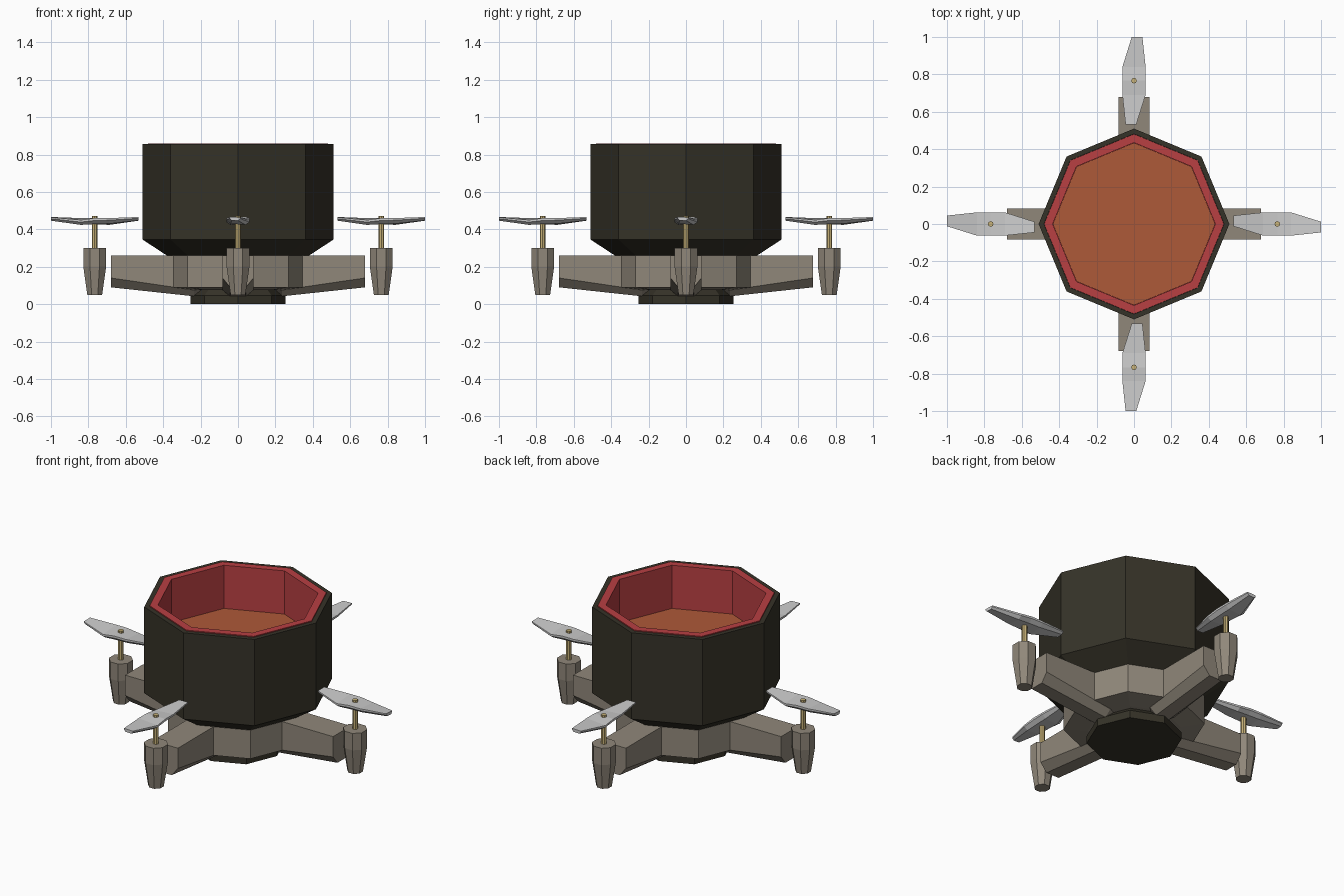
import bpy, bmesh
from math import pi, cos, sin
from mathutils import Matrix

if "Cube" in bpy.data.objects:
    bpy.data.objects.remove(bpy.data.objects["Cube"])


def material(name, rgb):
    m = bpy.data.materials.new(name)
    m.diffuse_color = (*rgb, 1)
    m.use_nodes = True
    m.node_tree.nodes["Principled BSDF"].inputs["Base Color"].default_value = m.diffuse_color
    return m


DARK = material("dark_shell", (0.036, 0.032, 0.021))
RED = material("red_lining", (0.48, 0.05, 0.055))
ORANGE = material("orange_filling", (0.42, 0.10, 0.04))
TAN = material("stone_frame", (0.28, 0.245, 0.195))
BRASS = material("brass", (0.58, 0.45, 0.19))


def loft(name, rings, mat=None, matrix=None):
    """Skin equal-length rings of points and cap both ends."""
    bm = bmesh.new()
    rows = [[bm.verts.new(p) for p in ring] for ring in rings]
    n = len(rows[0])
    for a, b in zip(rows, rows[1:]):
        for i in range(n):
            j = (i + 1) % n
            bm.faces.new((a[i], a[j], b[j], b[i]))
    bm.faces.new(rows[0][::-1])
    bm.faces.new(rows[-1])
    bmesh.ops.recalc_face_normals(bm, faces=bm.faces)
    mesh = bpy.data.meshes.new(name)
    bm.to_mesh(mesh)
    bm.free()
    ob = bpy.data.objects.new(name, mesh)
    bpy.context.collection.objects.link(ob)
    if mat:
        mesh.materials.append(mat)
    if matrix:
        ob.matrix_world = matrix
    return ob


def turned(name, profile, mat, sides=8, x=0, turn=0, matrix=None):
    """Low-poly turned part from (radius, height) pairs."""
    angles = [turn + 2 * pi * i / sides for i in range(sides)]
    rings = [[(x + r * cos(a), r * sin(a), z) for a in angles] for r, z in profile]
    return loft(name, rings, mat, matrix)


# Octagonal pot: outer shell, lining and filling
turned("pot_shell", [(0.37, 0.25), (0.38, 0.26), (0.51, 0.345), (0.51, 0.855),
                     (0.482, 0.855), (0.482, 0.58)], DARK)
turned("pot_lining", [(0.481, 0.58), (0.481, 0.86), (0.435, 0.86), (0.435, 0.59)], RED)
turned("filling", [(0.434, 0.585), (0.434, 0.605)], ORANGE)

# Frame hub and foot
turned("frame_hub", [(0.25, 0.075), (0.38, 0.09), (0.38, 0.259)], TAN)
turned("foot", [(0.255, 0), (0.255, 0.045), (0.21, 0.09)], DARK)


def arm_section(x, side_z, low_z):
    w, b = 0.083, 0.042
    return [(x, -w, 0.26), (x, w, 0.26), (x, w, side_z),
            (x, b, low_z), (x, -b, low_z), (x, -w, side_z)]


def blade_section(x, y0, y1, z0, z1, thick):
    # flat-topped section with bevelled underside
    inset = (y1 - y0) * 0.18
    dz = (z1 - z0) * 0.18
    return [(x, y0, z0), (x, y1, z1), (x, y1, z1 - thick * 0.4),
            (x, y1 - inset, z1 - dz - thick), (x, y0 + inset, z0 + dz - thick),
            (x, y0, z0 - thick * 0.4)]


# Four identical rotor arms
for k, side in enumerate(("right", "back", "left", "front")):
    rot = Matrix.Rotation(k * pi / 2, 4, 'Z')
    loft(side + "_arm", [arm_section(0.17, 0.10, 0.085), arm_section(0.235, 0.075, 0.042),
                         arm_section(0.68, 0.14, 0.09)], TAN, rot)
    turned(side + "_motor", [(0.043, 0.05), (0.066, 0.2), (0.066, 0.3)],
           TAN, x=0.766, turn=pi / 8, matrix=rot)
    turned(side + "_shaft", [(0.015, 0.29), (0.015, 0.471)], BRASS, x=0.766, matrix=rot)
    loft(side + "_propeller", [
        blade_section(0.532, -0.012, 0.045, 0.464, 0.466, 0.018),
        blade_section(0.69, -0.062, 0.062, 0.450, 0.460, 0.028),
        blade_section(0.766, -0.062, 0.062, 0.460, 0.460, 0.032),
        blade_section(0.84, -0.062, 0.062, 0.460, 0.450, 0.028),
        blade_section(1.0, -0.045, 0.012, 0.466, 0.464, 0.018)], None, rot)
